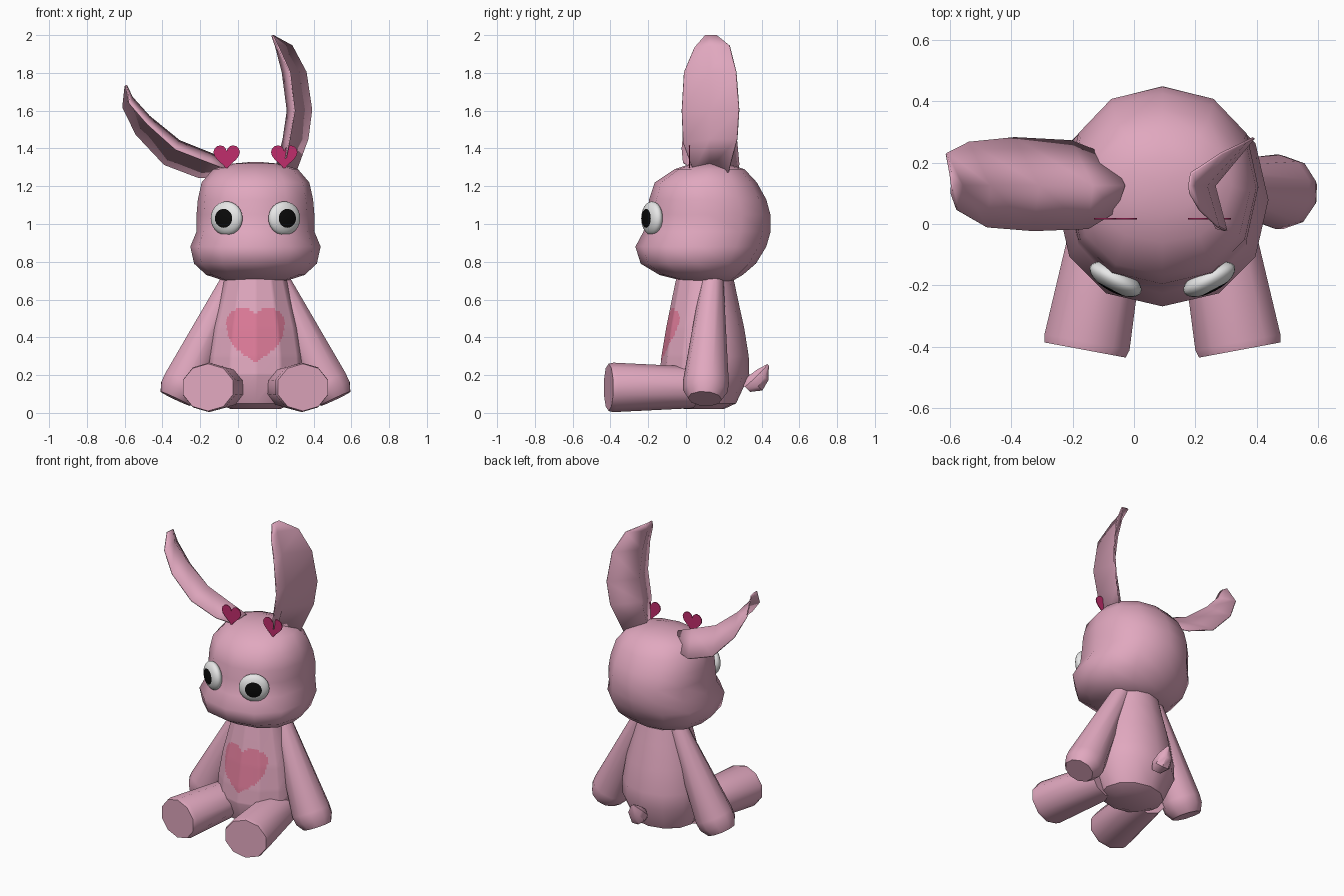
import bpy, bmesh, math
from mathutils import Vector, Matrix

if "Cube" in bpy.data.objects:
    bpy.data.objects.remove(bpy.data.objects["Cube"])

CX = 0.0925  # symmetry plane of the toy


def material(name, rgb):
    m = bpy.data.materials.new(name)
    m.diffuse_color = (*rgb, 1)
    m.use_nodes = True
    m.node_tree.nodes["Principled BSDF"].inputs["Base Color"].default_value = m.diffuse_color
    return m


PINK = material("soft pink plush", (0.75, 0.39, 0.52))
ROSE = material("rose belly patch", (0.73, 0.20, 0.32))
MAGENTA = material("magenta bow", (0.53, 0.026, 0.15))
WHITE = material("eye white", (0.85, 0.85, 0.85))
BLACK = material("pupil black", (0.003, 0.003, 0.003))


def finish(bm, name, mats, angle=40):
    bmesh.ops.recalc_face_normals(bm, faces=bm.faces[:])
    me = bpy.data.meshes.new(name)
    bm.to_mesh(me)
    bm.free()
    ob = bpy.data.objects.new(name, me)
    bpy.context.collection.objects.link(ob)
    for m in mats:
        me.materials.append(m)
    bpy.ops.object.select_all(action='DESELECT')
    ob.select_set(True)
    bpy.context.view_layer.objects.active = ob
    bpy.ops.object.shade_smooth_by_angle(angle=math.radians(angle))
    return ob


def skin(rings):
    """Closed loft through rings of equal point count."""
    bm = bmesh.new()
    loops = [[bm.verts.new(p) for p in r] for r in rings]
    n = len(loops[0])
    for a, b in zip(loops, loops[1:]):
        for i in range(n):
            j = (i + 1) % n
            bm.faces.new((a[i], a[j], b[j], b[i]))
    bm.faces.new(loops[0])
    bm.faces.new(loops[-1])
    bmesh.ops.recalc_face_normals(bm, faces=bm.faces[:])
    return bm


def stack(profile, n=12, power=2.0):
    """Horizontal rings from (z, half width, y front, y back)."""
    def s(v):
        return math.copysign(abs(v) ** (2 / power), v)
    rings = []
    for z, w, yf, yb in profile:
        c, h = (yf + yb) / 2, (yb - yf) / 2
        rings.append([(CX + w * s(math.sin(t)), c + h * s(math.cos(t)), z)
                      for t in (2 * math.pi * i / n for i in range(n))])
    return skin(rings)


def tube(name, path, n=10, wide=1.0):
    """Limb through (x, y, z, radius) points; wide stretches it sideways."""
    pts = [Vector(p[:3]) for p in path]
    d = (pts[-1] - pts[0]).normalized()
    up = Vector((0, 1, 0)) if abs(d.y) < 0.7 else Vector((0, 0, 1))
    u = d.cross(up).normalized()
    v = d.cross(u)
    rings = [[p + u * wide * q[3] * math.cos(t) + v * q[3] * math.sin(t)
              for t in (2 * math.pi * (i + 0.5) / n for i in range(n))]
             for p, q in zip(pts, path)]
    return finish(skin(rings), name, [PINK])


def mirrored(path):
    return [(2 * CX - x, y, z, r) for x, y, z, r in path]


# head with muzzle bulge
finish(stack([
    (0.695, 0.15, 0.0, 0.24), (0.73, 0.26, -0.14, 0.30),
    (0.79, 0.325, -0.24, 0.37), (0.88, 0.345, -0.268, 0.425),
    (0.96, 0.312, -0.225, 0.448), (1.05, 0.312, -0.205, 0.447),
    (1.13, 0.305, -0.195, 0.425), (1.22, 0.285, -0.165, 0.375),
    (1.29, 0.225, -0.06, 0.31), (1.32, 0.12, 0.03, 0.22),
    (1.328, 0.03, 0.10, 0.16)], power=2.2), "head", [PINK], 60)

# body with a heart patch painted on the belly
bm = stack([
    (0.02, 0.13, -0.01, 0.20), (0.05, 0.20, -0.08, 0.265),
    (0.20, 0.265, -0.14, 0.335), (0.30, 0.26, -0.13, 0.332),
    (0.45, 0.235, -0.105, 0.308), (0.60, 0.195, -0.075, 0.275),
    (0.72, 0.165, -0.05, 0.25)])
front = {e for f in bm.faces if f.normal.y < -0.3 and f.calc_center_median().z > 0.15
         for e in f.edges}
bmesh.ops.subdivide_edges(bm, edges=list(front), cuts=9, use_grid_fill=True)
for f in bm.faces:
    c = f.calc_center_median()
    x, y = (c.x - CX) / 0.136, (c.z - 0.392) / 0.132
    if c.y < 0.05 and (x * x + y * y - 1) ** 3 < x * x * y ** 3:
        f.material_index = 1
finish(bm, "body", [PINK, ROSE])

# arms and legs
arm = [(0.215, 0.14, 0.71, 0.058), (0.465, 0.105, 0.16, 0.122),
       (0.49, 0.102, 0.115, 0.118), (0.517, 0.10, 0.075, 0.09)]
leg = [(0.26, 0.04, 0.135, 0.11), (0.338, -0.385, 0.135, 0.131),
       (0.344, -0.41, 0.135, 0.125)]
for side, fn in (("right", list), ("left", mirrored)):
    tube(side + "_arm", fn(arm))
    tube(side + "_leg", fn(leg), wide=1.13)

# tail
tube("tail", [(CX, 0.32, 0.13, 0.03), (CX, 0.365, 0.155, 0.058),
              (CX, 0.405, 0.20, 0.045), (CX, 0.435, 0.255, 0.006)], n=8)


# ears: thin folded sheets, fold line between a front and a back edge
EDGE_Y = [(0.04, 0.22), (-0.015, 0.27), (-0.022, 0.28),
          (-0.01, 0.265), (0.045, 0.23), (0.10, 0.165)]


def ear(name, rows):
    """rows: fold x, z, front edge x, z, back edge x, z."""
    bm = bmesh.new()
    grid = []
    for (mx, mz, fx, fz, bx, bz), (yf, yb) in zip(rows, EDGE_Y):
        grid.append([bm.verts.new(p) for p in
                     ((fx, yf, fz), (mx, 0.125, mz), (bx, yb, bz))])
    for a, b in zip(grid, grid[1:]):
        for i in range(2):
            bm.faces.new((a[i], a[i + 1], b[i + 1], b[i]))
    ob = finish(bm, name, [PINK], 75)
    m = ob.modifiers.new("thickness", 'SOLIDIFY')
    m.thickness = 0.008
    m.offset = 0


ear("right_ear", [
    (0.20, 1.29, 0.24, 1.28, 0.30, 1.26), (0.24, 1.45, 0.27, 1.43, 0.37, 1.45),
    (0.262, 1.60, 0.30, 1.60, 0.39, 1.605), (0.235, 1.805, 0.275, 1.805, 0.36, 1.805),
    (0.20, 1.94, 0.215, 1.935, 0.285, 1.945), (0.18, 1.998, 0.183, 1.998, 0.186, 1.998)])
ear("left_ear", [
    (-0.03, 1.33, -0.06, 1.29, -0.08, 1.25), (-0.135, 1.37, -0.15, 1.325, -0.205, 1.245),
    (-0.31, 1.44, -0.33, 1.395, -0.39, 1.315), (-0.47, 1.57, -0.48, 1.53, -0.54, 1.475),
    (-0.56, 1.67, -0.575, 1.64, -0.61, 1.62), (-0.592, 1.735, -0.594, 1.735, -0.597, 1.73)])

for side, sx in (("right", 1), ("left", -1)):
    # bulging oval eyes turned outward, pupil on the front cap
    bm = bmesh.new()
    bmesh.ops.create_uvsphere(bm, u_segments=24, v_segments=16, radius=1)
    for f in bm.faces:
        c = f.calc_center_median()
        if c.z > 0 and math.hypot(c.x, c.y) < 0.56:
            f.material_index = 1
    bm.transform(Matrix.Translation((CX + sx * 0.1525, -0.18, 1.03))
                 @ Matrix.Rotation(sx * math.radians(28), 4, 'Z')
                 @ Matrix.Diagonal((0.093, 0.042, 0.09, 1))
                 @ Matrix.Rotation(math.radians(90), 4, 'X'))
    finish(bm, side + "_eye", [WHITE, BLACK])

    # flat heart ornaments in front of the ears
    bm = bmesh.new()
    pts = []
    for i in range(28):
        t = 2 * math.pi * i / 28
        hx = math.sin(t) ** 3
        hz = (13 * math.cos(t) - 5 * math.cos(2 * t) - 2 * math.cos(3 * t) - math.cos(4 * t)) / 16
        pts.append(bm.verts.new((CX + sx * 0.1525 + 0.07 * hx, 0.015, 1.362 + 0.073 * hz)))
    face = bm.faces.new(pts)
    new = bmesh.ops.extrude_face_region(bm, geom=[face])["geom"]
    bmesh.ops.translate(bm, vec=(0, 0.005, 0),
                        verts=[g for g in new if isinstance(g, bmesh.types.BMVert)])
    finish(bm, side + "_heart_bow", [MAGENTA])
